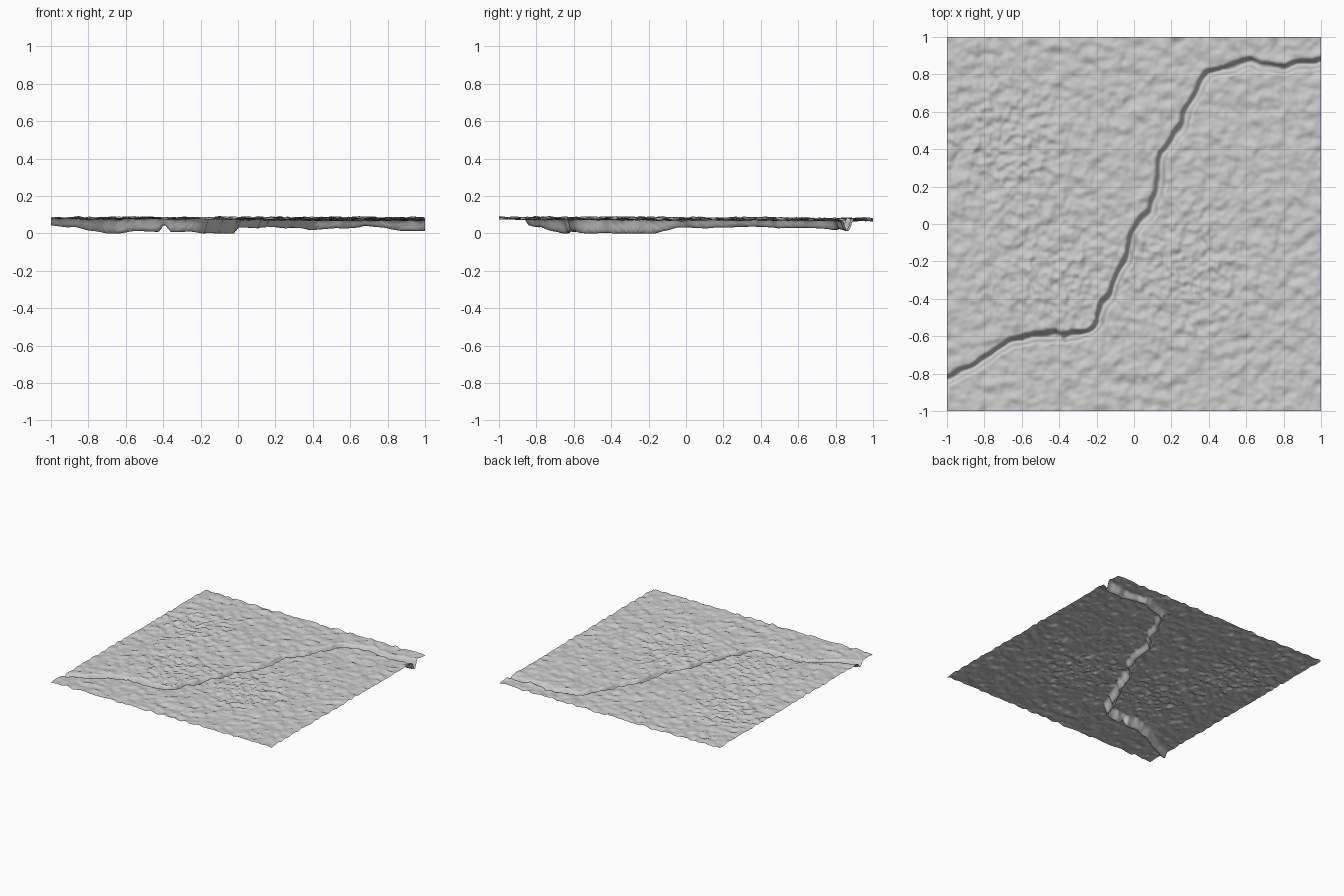
import bpy
import bmesh
from math import exp, hypot
from mathutils import Vector, noise

default_cube = bpy.data.objects.get("Cube")
if default_cube:
    bpy.data.objects.remove(default_cube, do_unlink=True)

SEGMENTS = 200
GROUND = 0.078
BANK = 0.03      # distance from the stream line to the top of the bank
BED = 0.009      # half width of the stream bed

# Course of the stream: x, y and height of its bed
COURSE = [
    (-1, -.84, .04), (-.87, -.78, .03), (-.74, -.69, .01), (-.65, -.63, .0),
    (-.55, -.61, .01), (-.43, -.59, .01), (-.4, -.6, .05), (-.36, -.61, .01),
    (-.25, -.58, .01), (-.18, -.53, 0), (-.14, -.41, 0), (-.02, -.15, 0),
    (0, -.04, .03), (.09, .06, .03), (.13, .2, .03), (.14, .37, .04),
    (.22, .45, .03), (.3, .62, .03), (.41, .81, .02), (.62, .86, .03),
    (.68, .84, .04), (.82, .83, .02), (1.02, .87, .01),
]

# Centres of the rougher patches
ROUGH_PATCHES = [(-.7, .45), (-.4, -.25), (.3, -.25)]


def clamp(value, low, high):
    return max(low, min(high, value))


def ripple(x, y, frequency, seed):
    return noise.noise(Vector((x * frequency, y * frequency, seed)))


def ground_height(x, y):
    """Bumpy ground, rougher inside the patches."""
    rough = sum(exp(-((x - px) ** 2 + (y - py) ** 2) / 0.08)
                for px, py in ROUGH_PATCHES)
    rough = min(rough, 1)
    bumps = 0.012 * ripple(x, y, 17, 3.3)
    bumps += (0.005 + 0.009 * rough) * ripple(x, y, 34, 8.7)
    bumps += 0.003 * ripple(x, y, 4, 1.5)
    return clamp(GROUND - 0.004 * y + bumps, 0.058, 0.098)


def nearest_on_course(x, y):
    """Distance to the stream line and the bed height there."""
    best, bed = 9, 0
    for (ax, ay, az), (bx, by, bz) in zip(COURSE, COURSE[1:]):
        dx, dy = bx - ax, by - ay
        t = ((x - ax) * dx + (y - ay) * dy) / (dx * dx + dy * dy)
        t = clamp(t, 0, 1)
        distance = hypot(x - ax - t * dx, y - ay - t * dy)
        if distance < best:
            best, bed = distance, az + t * (bz - az)
    return best, bed


def terrain_height(x, y):
    # Small wobble so that the banks meander
    wx = x + 0.02 * ripple(x, y, 11, 5.2)
    wy = y + 0.02 * ripple(x, y, 11, 9.6)
    distance, bed = nearest_on_course(wx, wy)
    ground = ground_height(x, y)
    cut = clamp((BANK - distance) / (BANK - BED), 0, 1)
    bed = max(0, bed + 0.008 * ripple(x, y, 12, 2.4))
    return ground + (bed - ground) * cut


# Ground sheet with the stream channel pressed into it
bm = bmesh.new()
bmesh.ops.create_grid(bm, x_segments=SEGMENTS, y_segments=SEGMENTS, size=1)
for vert in bm.verts:
    vert.co.z = terrain_height(vert.co.x, vert.co.y)
lowest = min(vert.co.z for vert in bm.verts)
bmesh.ops.translate(bm, verts=bm.verts, vec=(0, 0, -lowest))
for face in bm.faces:
    face.smooth = True

mesh = bpy.data.meshes.new("terrain")
bm.to_mesh(mesh)
bm.free()
terrain = bpy.data.objects.new("terrain", mesh)
bpy.context.collection.objects.link(terrain)

# Plain grey ground colour
colour = (0.6, 0.6, 0.6, 1)
grey = bpy.data.materials.new("light grey ground")
grey.use_nodes = True
grey.diffuse_color = colour
grey.node_tree.nodes["Principled BSDF"].inputs["Base Color"].default_value = colour
mesh.materials.append(grey)
